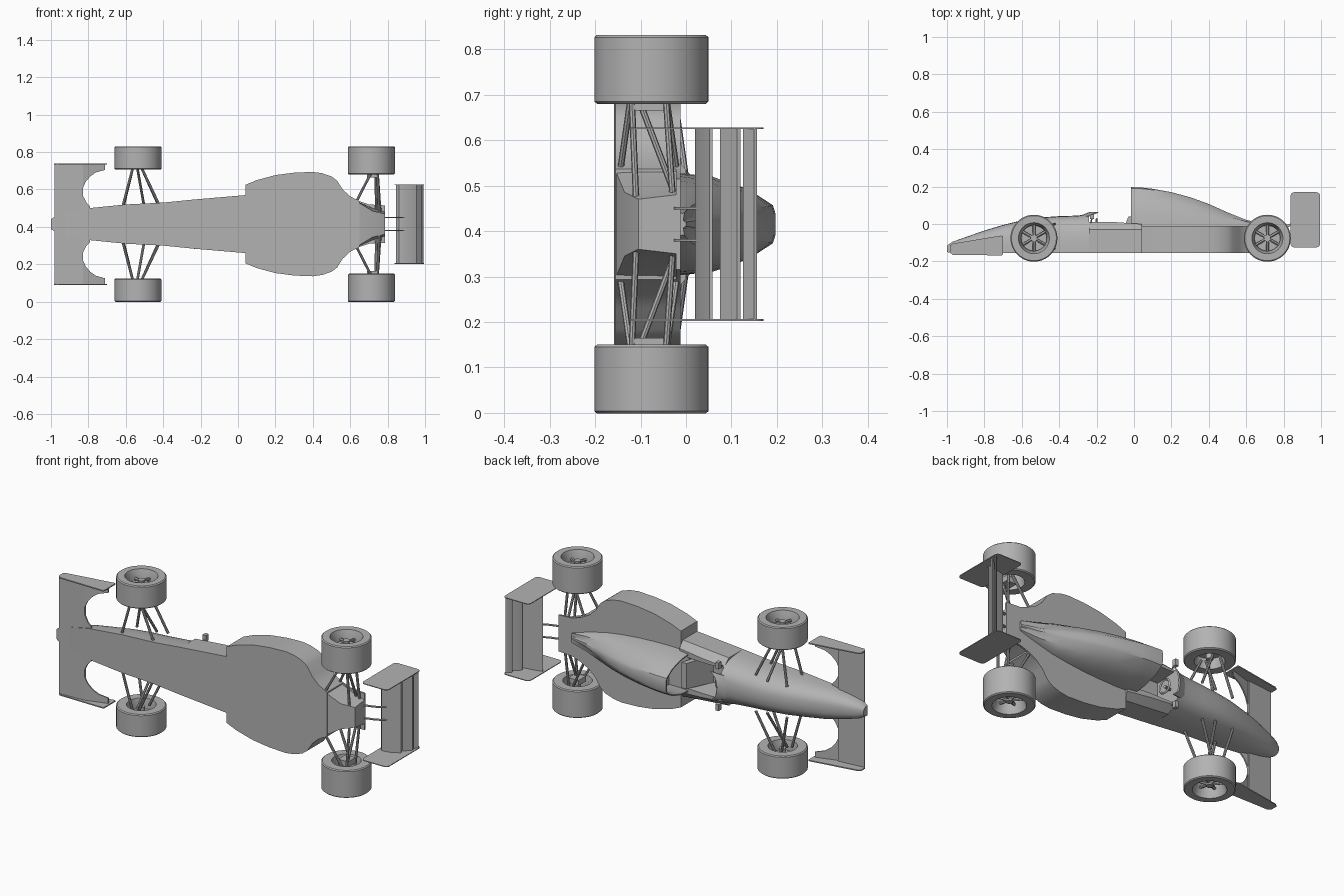
import bpy, bmesh, math
from mathutils import Vector

if "Cube" in bpy.data.objects:
    bpy.data.objects.remove(bpy.data.objects["Cube"])

CZ = 0.415  # centre plane: length runs along x, height along y, width along z
grey = bpy.data.materials.new("grey")
grey.diffuse_color = (0.45, 0.45, 0.45, 1)
grey.use_nodes = True
grey.node_tree.nodes["Principled BSDF"].inputs["Base Color"].default_value = grey.diffuse_color


def finish(name, bm):
    bmesh.ops.remove_doubles(bm, verts=bm.verts, dist=1e-5)
    bmesh.ops.recalc_face_normals(bm, faces=bm.faces)
    me = bpy.data.meshes.new(name)
    bm.to_mesh(me)
    bm.free()
    me.materials.append(grey)
    ob = bpy.data.objects.new(name, me)
    bpy.context.collection.objects.link(ob)
    return ob


def skin(name, rings, caps=True, loop=False):
    """Join rings of (x, height, width) points into one surface."""
    bm = bmesh.new()
    vs = [[bm.verts.new((x, h, CZ + w)) for x, h, w in r] for r in rings]
    n = len(vs[0])
    for a, b in zip(vs, vs[1:] + (vs[:1] if loop else [])):
        for i in range(n):
            j = (i + 1) % n
            bm.faces.new((a[i], a[j], b[j], b[i]))
    if caps and not loop:
        bm.faces.new(vs[0])
        bm.faces.new(vs[-1])
    return finish(name, bm)


def slab(name, outline, low, high):
    """Plan outline (x, w); low and high give the heights at x."""
    return skin(name, [[(x, f(x), w) for x, w in outline] for f in (low, high)])


def plate(name, outline, w, t=0.006):
    """Side outline (x, h) standing at width w."""
    return skin(name, [[(x, h, w + d) for x, h in outline] for d in (-t / 2, t / 2)])


def mirrored(half):
    return half + [(x, -w) for x, w in reversed(half)]


def rod(name, a, b, r=0.007, n=8):
    a, b = Vector(a), Vector(b)
    d = (b - a).normalized()
    u = d.orthogonal().normalized()
    v = d.cross(u)
    c = [u * math.cos(k * math.tau / n) * r + v * math.sin(k * math.tau / n) * r for k in range(n)]
    return skin(name, [[tuple(p + q) for q in c] for p in (a, b)])


def lathe(name, x, h, profile, n=48):
    """Spin (radius, width) profile around a wheel axle."""
    rings = []
    for k in range(n):
        t = k * math.tau / n
        rings.append([(x + r * math.cos(t), h + r * math.sin(t), w) for r, w in profile])
    return skin(name, rings, loop=True)


# nose: flat underside, rounded top
def nose_ring(x, hw, bot, top, n=16):
    pts = []
    for k in range(n + 1):
        t = math.pi * k / n
        c, s = math.cos(t), abs(math.sin(t))
        pts.append((x, bot + (top - bot) * s ** 0.75, math.copysign(hw * abs(c) ** 0.75, c)))
    return pts


nose = [(-1, .027, -.15, -.115), (-.97, .045, -.155, -.095), (-.9, .065, -.155, -.07),
        (-.8, .085, -.155, -.035), (-.7, .095, -.155, -.005), (-.6, .105, -.155, .02),
        (-.5, .11, -.155, .035), (-.4, .115, -.155, .042), (-.3, .125, -.155, .045),
        (-.24, .131, -.155, .055)]
skin("nose", [nose_ring(*s) for s in nose])

# cockpit tub: open U section
tub = []
for x, hw, top in ((-.24, .131, .01), (-.1, .143, .01), (.04, .155, .0)):
    half = [(-.155, hw), (-.03, hw), (top, hw - .035), (top, .085), (-.11, .075)]
    tub.append([(x, h, w) for h, w in half] + [(x, h, -w) for h, w in reversed(half)])
skin("cockpit_tub", tub)
skin("seat_back", [[(x, h, w) for x, h, w in ((x0, -.11, .075), (x0 + .06, .04, .07),
     (x0 + .06, .04, -.07), (x0, -.11, -.075))] for x0 in (-.09, -.06)])

# windscreen lip and steering wheel
skin("windscreen", [[(-.3 + d, .04, w * .8), (-.235 + d, .065, w)] +
     [(-.23 + d, .06, w), (-.295 + d, .035, w * .8)] for w, d in
     ((-.08, .04), (-.05, .01), (0, 0), (.05, .01), (.08, .04))])
ring = []
for k in range(24):
    t = math.tau * k / 24
    ring.append([(-.2 + (dx * .006), -.01 + (.036 + dr * .006) * math.sin(t), (.036 + dr * .006) * math.cos(t))
                 for dx, dr in ((-1, 0), (0, 1), (1, 0), (0, -1))])
skin("steering_wheel", ring, loop=True)
rod("steering_column", (-.25, -.02, 0), (-.2, -.01, 0), .008)

# side pods with a flat top, swept in at the back
pod = [(.04, .21), (.1, .235), (.2, .262), (.3, .275), (.4, .279), (.45, .272), (.5, .255),
       (.53, .232), (.56, .185), (.6, .148), (.65, .122)]
slab("side_pods", mirrored(pod), lambda x: -.155, lambda x: -.012)

# tail: wide deck above a narrowing gearbox
slab("rear_deck", mirrored([(.6, .148), (.65, .122), (.7, .105), (.785, .1)]),
     lambda x: -.022, lambda x: -.012)
tail = []
for x, wt, wb, bot in ((.64, .12, .118, -.155), (.72, .085, .07, -.135), (.785, .065, .055, -.105)):
    tail.append([(x, bot, wb), (x, -.02, wt), (x, -.02, -wt), (x, bot, -wb)])
skin("gearbox", tail)

# engine cover with a recessed air intake
def cover_ring(x, top, wb, wt, s=1.0):
    half = [(-.012, wb), (-.012 + (top + .012) * .35, wb * .9 + wt * .1),
            (-.012 + (top + .012) * .72, wb * .35 + wt * .65 + .012), (top - .006 * s, wt), (top, wt * .55)]
    mid = (top - .012) / 2
    half = [(mid + (h - mid) * s, w * s) for h, w in half]
    return [(x, h, w) for h, w in half] + [(x, h, -w) for h, w in reversed(half)]


cover = [(-.015, .197, .105, .042), (.05, .194, .11, .041), (.1, .188, .112, .04), (.2, .17, .11, .037),
         (.3, .143, .105, .033), (.4, .107, .095, .028), (.5, .062, .08, .022),
         (.6, .022, .055, .015), (.7, .0, .025, .008)]
skin("engine_cover", [cover_ring(.1, .188, .11, .04, .85), cover_ring(*cover[0], .92)] +
     [cover_ring(*c) for c in cover])

# front wing: main plane and flap cut around the tyres
slab("front_wing", mirrored([(-.98, .32), (-.83, .32)]), lambda x: -.158 + (x + .98) * .05,
     lambda x: -.15 + (x + .98) * .1)
for s in (1, -1):
    flap = [(-.83, .32), (-.71, .32), (-.71, .29), (-.76, .276), (-.79, .255), (-.815, .225), (-.83, .19)]
    slab("front_flap", [(x, w * s) for x, w in flap],
         lambda x: -.15 + (x + .83) * .3, lambda x: -.143 + (x + .83) * .3)
    inner = [(-.832, .185), (-.828, .15), (-.81, .115), (-.79, .095), (-.79, .07), (-.86, .07)]
    slab("inner_flap", [(x, w * s) for x, w in inner], lambda x: -.15, lambda x: -.142)
    plate("front_endplate", [(-.985, -.15), (-.97, -.165), (-.705, -.168), (-.7, -.16),
                             (-.7, -.065), (-.71, -.062), (-.97, -.105), (-.985, -.115)], .322 * s)

# rear wing: three elements, endplates, curved mounts
for name, pts in (("rear_main_plane", [(.845, .035), (.86, .02), (.9, .024), (.955, .052), (.955, .058), (.88, .045)]),
                  ("rear_middle_flap", [(.94, .08), (.95, .075), (.985, .112), (.983, .12), (.95, .095)]),
                  ("rear_top_flap", [(.965, .128), (.972, .125), (.992, .15), (.99, .156), (.97, .14)])):
    plate(name, pts, 0, .42)
corner = []
for cx, ch, a in ((.975, .15, 0), (.857, .15, 90), (.857, -.105, 180), (.975, -.105, 270)):
    for k in range(5):
        t = math.radians(a + k * 22.5)
        corner.append((cx + .02 * math.cos(t), ch + .02 * math.sin(t)))
for s in (1, -1):
    plate("rear_endplate", corner, .211 * s, .004)
    arc = [(.74, -.02), (.79, -.012), (.83, .0), (.87, .018), (.9, .04)]
    plate("rear_wing_mount", arc + [(x, h - .014) for x, h in reversed(arc)], .035 * s, .005)

# wheels: tyre with dished rim, spokes, hub, brake disc
for s in (1, -1):
    for end, x, w0, w1 in (("front", -.535, .291, .416), ("rear", .713, .265, .416)):
        h = -.076
        mid = w1 - .045
        prof = [(.074, w0), (.12, w0), (.1255, w0 + .005), (.1255, w1 - .005), (.12, w1),
                (.083, w1), (.068, mid), (.068, w0 + .03)]
        lathe(end + "_tyre", x, h, [(r, w * s) for r, w in prof])
        rod(end + "_hub", (x, h, (w0 + .01) * s), (x, h, (w1 - .02) * s), .018, 16)
        rod(end + "_brake_disc", (x, h, (mid - .025) * s), (x, h, (mid - .02) * s), .069, 32)
        for k in range(6):
            t = math.tau * (k + .5) / 6
            c, d = math.cos(t), math.sin(t)
            rod(end + "_spoke", (x + .014 * c, h + .014 * d, (mid + .012) * s),
                (x + .071 * c, h + .071 * d, mid * s), .008, 6)

    # suspension arms: (hub end, body end)
    arms = {"front": [((-.56, -.03, .31), (-.615, .0, .085)), ((-.52, -.03, .31), (-.425, .0, .1)),
                      ((-.56, -.12, .31), (-.615, -.13, .1)), ((-.52, -.12, .31), (-.425, -.13, .11)),
                      ((-.54, -.11, .31), (-.5, .01, .085))],
            "rear": [((.72, -.045, .29), (.63, -.02, .115)), ((.745, -.045, .29), (.76, -.03, .07)),
                     ((.72, -.12, .29), (.63, -.145, .115)), ((.745, -.12, .29), (.755, -.11, .06)),
                     ((.735, -.11, .29), (.74, -.03, .08))]}
    for end, pairs in arms.items():
        for a, b in pairs:
            rod(end + "_suspension_arm", (a[0], a[1], a[2] * s), (b[0], b[1], b[2] * s))
    plate("rear_upright", [(.69, -.115), (.75, -.115), (.75, -.05), (.69, -.05)], .265 * s, .03)

    # mirrors on short stalks
    rod("mirror_stalk", (-.23, .0, .095 * s), (-.225, .04, .11 * s), .004)
    plate("mirror", [(-.235, .028), (-.215, .028), (-.215, .052), (-.235, .052)], .115 * s, .035)

# smooth curved surfaces, keep edges sharp
bpy.ops.object.select_all(action='SELECT')
bpy.context.view_layer.objects.active = bpy.context.selected_objects[0]
bpy.ops.object.shade_smooth_by_angle(angle=math.radians(30))
